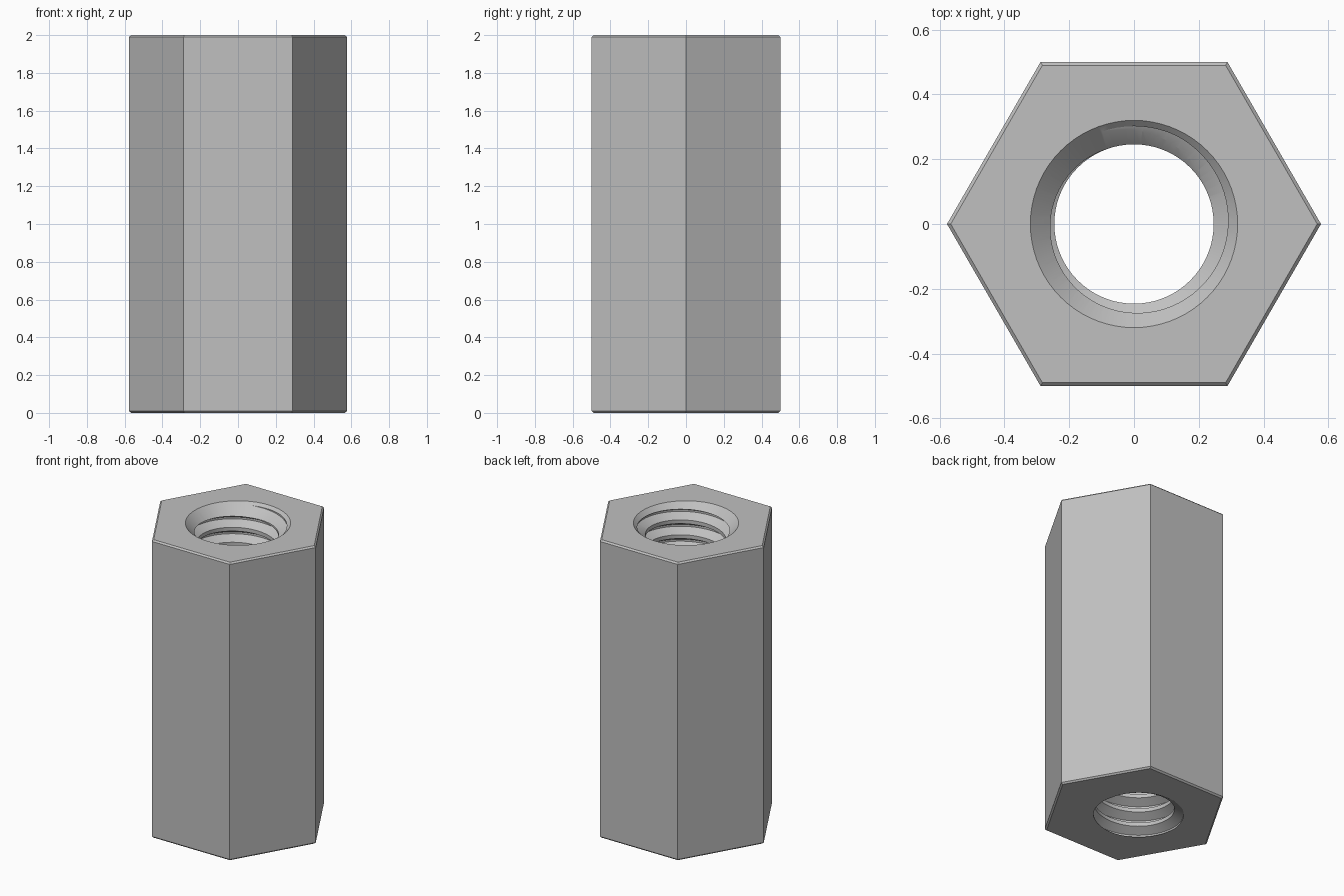
import bpy, bmesh, math
from mathutils import Vector, Matrix

HEIGHT = 2.0
FLATS = 1.0
CHAMFER = 0.01
PITCH = 0.1
MINOR, MAJOR = 0.246, 0.302
SINK = 0.32          # mouth radius of the 45 degree countersink
SEGMENTS = 72
PHASE = 0.058        # height of a thread groove on the +x side

if "Cube" in bpy.data.objects:
    bpy.data.objects.remove(bpy.data.objects["Cube"], do_unlink=True)

steel = bpy.data.materials.new("grey_steel")
steel.use_nodes = True
colour = (0.53, 0.53, 0.53, 1)
steel.diffuse_color = colour
steel.node_tree.nodes["Principled BSDF"].inputs["Base Color"].default_value = colour


def finish(name, bm):
    bmesh.ops.recalc_face_normals(bm, faces=bm.faces)
    mesh = bpy.data.meshes.new(name)
    bm.to_mesh(mesh)
    bm.free()
    mesh.materials.append(steel)
    obj = bpy.data.objects.new(name, mesh)
    bpy.context.collection.objects.link(obj)
    return obj


# Hexagonal body with a small chamfer around both ends
bm = bmesh.new()
radius = FLATS / math.sqrt(3)
bmesh.ops.create_cone(bm, cap_ends=True, segments=6, radius1=radius, radius2=radius, depth=HEIGHT,
                      matrix=Matrix.Translation((0, 0, HEIGHT / 2)))
corner = max(bm.verts, key=lambda v: v.co.x).co
turn = math.pi / 6 if abs(corner.y) > 0.01 else 0
bmesh.ops.rotate(bm, verts=bm.verts, matrix=Matrix.Rotation(turn, 3, "Z"))
rims = [e for e in bm.edges if abs(e.verts[0].co.z - e.verts[1].co.z) < 0.001]
bmesh.ops.bevel(bm, geom=rims, offset=CHAMFER, segments=1, affect="EDGES")
body = finish("hex_coupling_nut", bm)

# Tap-shaped cutter: a right-hand thread profile swept up a helix
bm = bmesh.new()
groove = [(-3 / 8, MINOR), (-1 / 16, MAJOR), (1 / 16, MAJOR), (3 / 8, MINOR)]
profile = [((t + dz) * PITCH + PHASE, r) for t in range(-3, 23) for dz, r in groove]
columns = []
for i in range(SEGMENTS):
    a = math.tau * i / SEGMENTS
    rise = PITCH * i / SEGMENTS
    columns.append([bm.verts.new((r * math.cos(a), r * math.sin(a), z + rise)) for z, r in profile])
# One full turn climbs one pitch, so the last column joins the first one shifted
columns.append(columns[0][len(groove):])
for left, right in zip(columns, columns[1:]):
    for k in range(min(len(left), len(right)) - 1):
        bm.faces.new((left[k], right[k], right[k + 1], left[k + 1]))
low, high = (bm.verts.new((0, 0, z)) for z in (-0.5, HEIGHT + 0.5))
for e in [e for e in bm.edges if e.is_boundary]:
    tip = low if e.verts[0].co.z < HEIGHT / 2 else high
    bm.faces.new((e.verts[0], e.verts[1], tip))
cutters = [finish("thread_cutter", bm)]

# Countersink cutters at both mouths
for end, side in (("bottom", -1), ("top", 1)):
    bm = bmesh.new()
    bmesh.ops.create_cone(bm, cap_ends=True, segments=SEGMENTS, radius1=SINK - 0.15,
                          radius2=SINK + 0.05, depth=0.2)
    for v in bm.verts:
        v.co.z = HEIGHT / 2 + side * (HEIGHT / 2 - 0.05 + v.co.z)
    cutters.append(finish(end + "_countersink_cutter", bm))

# Cut the bore, then shade it smooth between its sharp edges
bpy.ops.object.select_all(action="DESELECT")
bpy.context.view_layer.objects.active = body
body.select_set(True)
for cutter in cutters:
    mod = body.modifiers.new(cutter.name, "BOOLEAN")
    mod.operation = "DIFFERENCE"
    mod.solver = "EXACT"
    mod.object = cutter
    bpy.ops.object.modifier_apply(modifier=mod.name)
    bpy.data.objects.remove(cutter, do_unlink=True)
bpy.ops.object.shade_smooth_by_angle(angle=math.radians(25))
